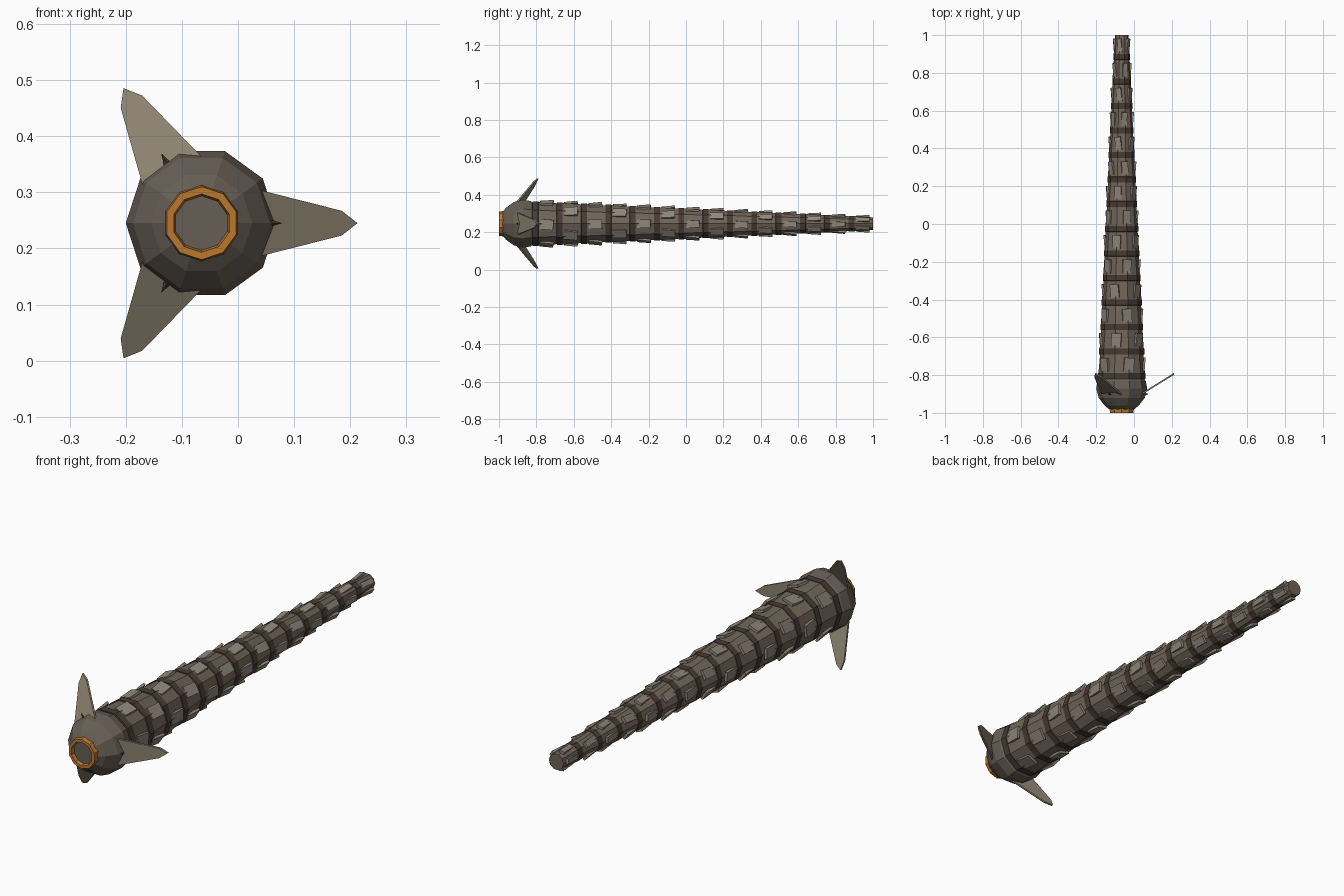
import bpy, bmesh, math, random
from mathutils import Matrix, Vector

random.seed(4)
cube = bpy.data.objects.get("Cube")
if cube:
    bpy.data.objects.remove(cube)

AXIS = Vector((-0.065, 0, 0.245))      # centre line of the body
SIDES, SEGMENTS = 10, 14
Y_START, Y_END = -0.82, 1.0
STEP = (Y_END - Y_START) / SEGMENTS


def material(name, colour):
    m = bpy.data.materials.new(name)
    m.use_nodes = True
    m.diffuse_color = (*colour, 1)
    m.node_tree.nodes["Principled BSDF"].inputs["Base Color"].default_value = (*colour, 1)
    return m


SKIN = material("brown skin", (0.165, 0.13, 0.098))
HEAD = material("grey brown head", (0.135, 0.113, 0.09))
BAND = material("dark brown band", (0.065, 0.045, 0.033))
SCALE = material("pale scale", (0.27, 0.24, 0.195))
FIN = material("tan fin", (0.26, 0.22, 0.155))
ORANGE = material("orange rim", (0.5, 0.19, 0.03))


def finish(name, bm, mat):
    bmesh.ops.recalc_face_normals(bm, faces=bm.faces)
    me = bpy.data.meshes.new(name)
    bm.to_mesh(me)
    bm.free()
    me.materials.append(mat)
    ob = bpy.data.objects.new(name, me)
    bpy.context.collection.objects.link(ob)
    return ob


def polar(r, angle, y):
    return AXIS + Vector((r * math.cos(angle), y, r * math.sin(angle)))


def lathe(bm, profile, closed=False, turn=0.0):
    """Spin (y, radius) points round the body axis."""
    rings = [[bm.verts.new(polar(r, turn + math.tau * i / SIDES, y)) for i in range(SIDES)]
             for y, r in profile]
    pairs = list(zip(rings, rings[1:]))
    if closed:
        pairs.append((rings[-1], rings[0]))
    else:
        bm.faces.new(rings[0])
        bm.faces.new(rings[-1])
    for a, b in pairs:
        for i in range(SIDES):
            j = (i + 1) % SIDES
            bm.faces.new((a[i], a[j], b[j], b[i]))


def radius(y):
    return 0.122 + (0.036 - 0.122) * (y - Y_START) / (Y_END - Y_START)


# Tapering body segments and the dark bands between them
body, bands = bmesh.new(), bmesh.new()
for s in range(SEGMENTS):
    y = Y_START + s * STEP
    lathe(body, [(y, radius(y) * 0.95), (y + 0.03, radius(y) * 1.01),
                 (y + STEP, radius(y + STEP) * 0.99)])
    r = radius(y) * 1.03
    lathe(bands, [(y - 0.003, r * 0.9), (y, r), (y + 0.03, r), (y + 0.033, r * 0.9)], closed=True)
finish("body_segments", body, SKIN)
finish("body_bands", bands, BAND)


# Overlapping scale plates, staggered from one segment to the next
def scales(name, mat, offset, count):
    bm = bmesh.new()
    for s in range(SEGMENTS):
        y = Y_START + (s + 0.58) * STEP
        for k in range(count):
            a = offset + math.tau * (k + 0.5 * (s % 2)) / count + random.uniform(-0.08, 0.08)
            r = radius(y)
            frame = (Matrix.Translation(polar(r * 0.99, a, y))
                     @ Matrix.Rotation(-a, 4, 'Y')
                     @ Matrix.Rotation(random.uniform(-0.1, 0.1), 4, 'X')
                     @ Matrix.Rotation(-0.08, 4, 'Z')
                     @ Matrix.Diagonal((0.011, 0.072, 0.42 * r + 0.006, 1)))
            bmesh.ops.create_cube(bm, size=1, matrix=frame)
    finish(name, bm, mat)


scales("pale_scales", SCALE, 0.0, 5)

# Faceted head with a sunken face
bm = bmesh.new()
lathe(bm, [(-0.985, 0.06), (-0.962, 0.09), (-0.92, 0.122), (-0.87, 0.135),
           (-0.83, 0.127), (-0.8, 0.1)])
finish("head", bm, HEAD)

# Orange rim round the mouth
bm = bmesh.new()
lathe(bm, [(-0.975, 0.068), (-1.0, 0.065), (-1.0, 0.052), (-0.975, 0.046)],
      closed=True, turn=math.pi / SIDES)
finish("mouth_rim", bm, ORANGE)

# Three swept fins, each with a small thorn at its root
outline = [(0.1, -0.06), (0.25, -0.022), (0.278, 0), (0.25, 0.022), (0.1, 0.06)]
for n, name in enumerate(("left_fin", "upper_right_fin", "lower_right_fin")):
    a = math.tau * n / 3
    tangent = Vector((-math.sin(a), 0, math.cos(a)))
    bm = bmesh.new()
    rows = [[bm.verts.new(polar(r, a, -0.908 + (r - 0.1) * 0.62 + dy) + tangent * w)
             for r, w in outline] for dy in (0, 0.01)]
    bm.faces.new(rows[0])
    bm.faces.new(rows[1])
    for i in range(len(outline)):
        j = (i + 1) % len(outline)
        bm.faces.new((rows[0][i], rows[0][j], rows[1][j], rows[1][i]))
    finish(name, bm, FIN)

    bm = bmesh.new()
    turn = polar(1, a, 0) - AXIS
    bmesh.ops.create_cone(bm, cap_ends=True, segments=4, radius1=0.006, radius2=0, depth=0.02,
                          matrix=Matrix.Translation(polar(0.134, a, -0.9))
                          @ turn.to_track_quat('Z', 'Y').to_matrix().to_4x4())
    finish(name.replace("fin", "thorn"), bm, BAND)
